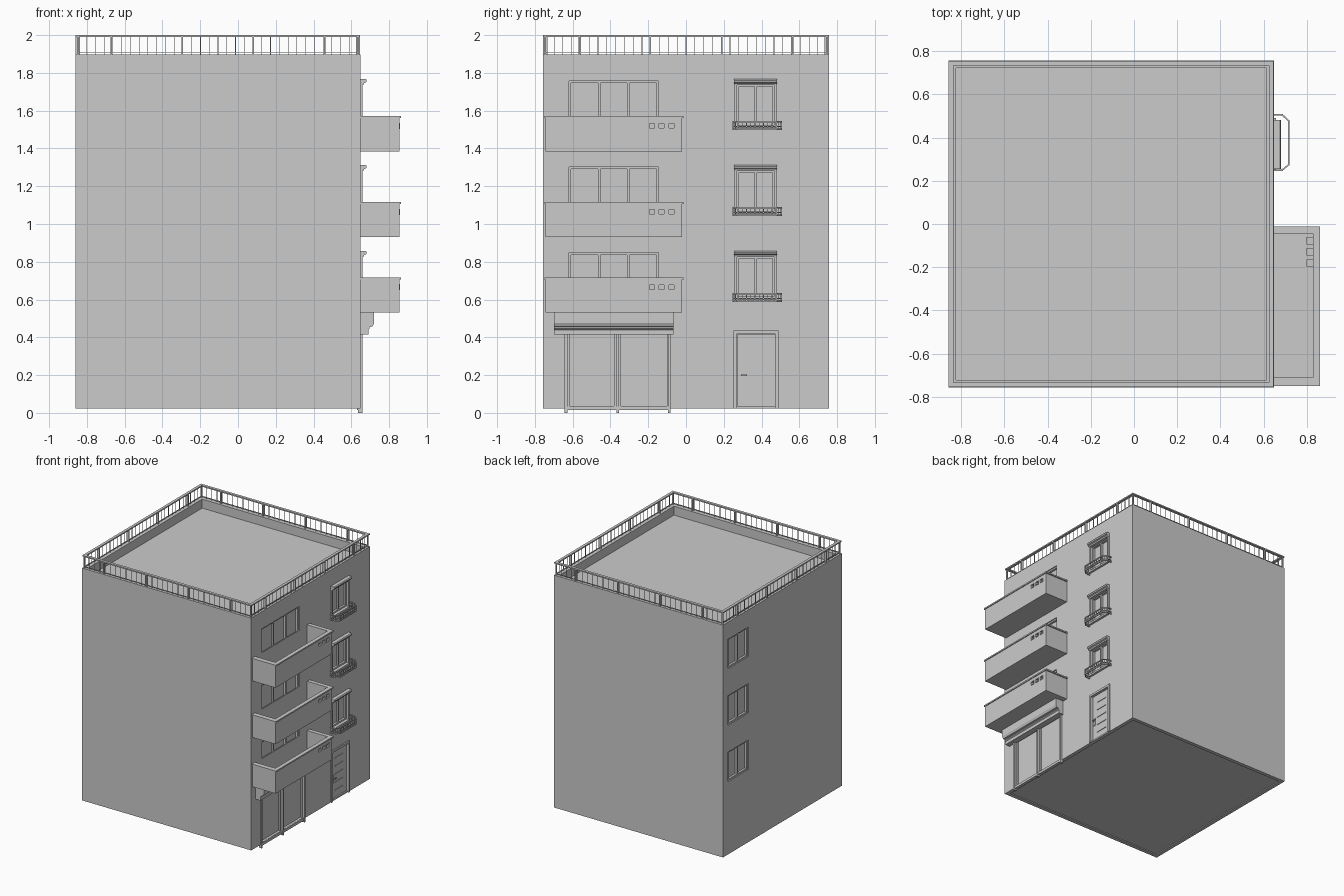
import bpy, bmesh
from mathutils import Vector

if "Cube" in bpy.data.objects:
    bpy.data.objects.remove(bpy.data.objects["Cube"])

X0, X1, Y = -0.86, 0.648, 0.757      # wall faces
BASE, TOP, ROOF = 0.024, 1.897, 1.825
FLOORS = [0, 0.455, 0.91]


def finish(name, bm):
    bmesh.ops.recalc_face_normals(bm, faces=bm.faces)
    me = bpy.data.meshes.new(name)
    bm.to_mesh(me)
    bm.free()
    ob = bpy.data.objects.new(name, me)
    bpy.context.collection.objects.link(ob)
    return ob


def add_box(bm, x0, x1, y0, y1, z0, z1):
    vs = bmesh.ops.create_cube(bm, size=1)["verts"]
    for v in vs:
        v.co = Vector(((x0 + x1) / 2 + v.co.x * (x1 - x0),
                       (y0 + y1) / 2 + v.co.y * (y1 - y0),
                       (z0 + z1) / 2 + v.co.z * (z1 - z0)))


def boxes(name, items):
    bm = bmesh.new()
    for b in items:
        add_box(bm, *b)
    return finish(name, bm)


def extrude_y(name, profile, y0, y1):
    """Extrude an (x, z) profile along y."""
    bm = bmesh.new()
    f = bm.faces.new([bm.verts.new((x, y0, z)) for x, z in profile])
    r = bmesh.ops.extrude_face_region(bm, geom=[f])
    bmesh.ops.translate(bm, vec=(0, y1 - y0, 0),
                        verts=[g for g in r["geom"] if isinstance(g, bmesh.types.BMVert)])
    return finish(name, bm)


def cut(ob, items):
    c = boxes(ob.name + "_cutter", items)
    m = ob.modifiers.new("cut", "BOOLEAN")
    m.operation, m.object, m.solver = "DIFFERENCE", c, "EXACT"
    c.hide_render = True
    c.display_type = "WIRE"
    # apply the cut, then drop the cutter
    dg = bpy.context.evaluated_depsgraph_get()
    me = bpy.data.meshes.new_from_object(ob.evaluated_get(dg))
    ob.modifiers.clear()
    ob.data = me
    bpy.data.objects.remove(c)


def window(name, wall_x, side, y0, y1, z0, z1, panes, depth=0.025, t=0.012):
    """Frame with mullions, sitting inside a recess of the wall."""
    a, b = sorted((wall_x - side * depth, wall_x - side * 0.008))
    items = [(a, b, y0, y1, z0, z0 + t), (a, b, y0, y1, z1 - t, z1)]
    for i in range(panes + 1):
        c = y0 + t / 2 + (y1 - y0 - t) * i / panes
        items.append((a, b, c - t / 2, c + t / 2, z0, z1))
    boxes(name, items)


# Main block with recessed roof, windows, door and shop front
walls = boxes("walls", [(X0, X1, -Y, Y, BASE, TOP)])
holes = [(X0 + 0.035, X1 - 0.035, -Y + 0.035, Y - 0.035, ROOF, 2.1),
         (X0 + 0.03, X1 - 0.03, -Y + 0.03, Y - 0.03, -0.1, BASE + 0.008),
         (X1 - 0.02, 0.8, 0.27, 0.472, BASE + 0.008 + 0.004, 0.42),
         (X1 - 0.02, 0.8, -0.63, -0.085, BASE + 0.008 + 0.004, 0.43)]
for dz in FLOORS:
    holes += [(X1 - 0.025, 0.8, -0.62, -0.145, 0.61 + dz, 0.848 + dz),
              (X1 - 0.025, 0.8, 0.268, 0.47, 0.615 + dz, 0.83 + dz),
              (-1, X0 + 0.025, 0.435, 0.69, 0.61 + dz, 0.848 + dz)]
cut(walls, holes)

for i, dz in enumerate(FLOORS):
    n = f"_{i + 1}"
    window("terrace_window" + n, X1, 1, -0.62, -0.145, 0.61 + dz, 0.848 + dz, 3)
    window("rear_window" + n, X0, -1, 0.435, 0.69, 0.61 + dz, 0.848 + dz, 2)
    window("small_window" + n, X1, 1, 0.268, 0.47, 0.615 + dz, 0.83 + dz, 2)

    # Small window surround and moulded lintel
    boxes("window_surround" + n, [(X1 - 0.02, 0.66, a, a + 0.013, 0.60 + dz, 0.83 + dz)
                                  for a in (0.257, 0.467)]
          + [(X1 - 0.02, 0.665, 0.257, 0.48, 0.60 + dz, 0.615 + dz)])
    extrude_y("window_lintel" + n, [(x, z + dz) for x, z in (
        (0.64, 0.825), (0.664, 0.825), (0.667, 0.835), (0.678, 0.84),
        (0.682, 0.85), (0.677, 0.857), (0.64, 0.857))], 0.255, 0.482)

    # Bowed balconette: two rails, bars and corner posts
    path = [Vector(p) for p in ((0.645, 0.25), (0.687, 0.25), (0.717, 0.275),
                                (0.717, 0.478), (0.687, 0.505), (0.645, 0.505))]
    bm = bmesh.new()
    for z, h, w in ((0.592, 0.009, 0.007), (0.606, 0.005, 0.004), (0.632, 0.008, 0.007)):
        for a, b in zip(path, path[1:]):
            d = (b - a).normalized()
            p = Vector((-d.y, d.x)) * w / 2
            a2, b2 = a - d * w / 4, b + d * w / 4
            lo = [bm.verts.new((q.x, q.y, z + dz - h / 2)) for q in (a2 - p, b2 - p, b2 + p, a2 + p)]
            hi = [bm.verts.new((v.co.x, v.co.y, z + dz + h / 2)) for v in lo]
            bm.faces.new(lo)
            bm.faces.new(hi)
            for k in range(4):
                bm.faces.new((lo[k], lo[k - 1], hi[k - 1], hi[k]))
    for a, b in zip(path, path[1:]):
        steps = max(2, round((b - a).length / 0.022))
        for k in range(steps + 1):
            q, w = a.lerp(b, k / steps), 0.0018
            if k in (0, steps):
                w = 0.004
            add_box(bm, q.x - w, q.x + w, q.y - w, q.y + w, 0.59 + dz, 0.634 + dz)
    finish("balconette" + n, bm)

# Terraces: hollow tub with a projecting rim and three vent openings
for i, z in enumerate((0.532, 0.93, 1.385)):
    n = f"_{i + 1}"
    tub = boxes("terrace" + n, [(0.64, 0.855, -0.743, -0.022, z, z + 0.18)])
    vents = [(a, a + 0.034) for a in (-0.198, -0.146, -0.094)]
    cut(tub, [(X1, 0.83, -0.71, -0.045, z + 0.03, z + 0.3)]
        + [(0.80, 0.9, a, b, z + 0.118, z + 0.15) for a, b in vents])
    zr = z + 0.175
    boxes("terrace_rim" + n, [(0.83, 0.862, -0.75, -0.012, zr, zr + 0.011),
                              (0.645, 0.83, -0.75, -0.71, zr, zr + 0.011),
                              (0.645, 0.83, -0.045, -0.012, zr, zr + 0.011)])
    frames = []
    for a, b in vents:
        c, d, x0, x1, t = z + 0.118, z + 0.15, 0.845, 0.858, 0.004
        frames += [(x0, x1, a, b, c, c + t), (x0, x1, a, b, d - t, d),
                   (x0, x1, a, a + t, c, d), (x0, x1, b - t, b, c, d)]
    boxes("vent_frames" + n, frames)

# Shop front: canopy, posts, sill
extrude_y("shop_canopy", [(0.64, 0.415), (0.69, 0.415), (0.69, 0.44), (0.697, 0.446),
                          (0.697, 0.454), (0.712, 0.457), (0.721, 0.475), (0.721, 0.533),
                          (0.64, 0.533)], -0.70, -0.065)
boxes("shop_posts", [(0.635, 0.66, c - 0.007, c + 0.007, 0.0, 0.42)
                     for c in (-0.635, -0.362, -0.088)])
boxes("shop_sill", [(0.63, 0.655, -0.635, -0.088, 0.014, 0.034)])
boxes("shop_frames", [(0.628, 0.642, a, a + 0.012, 0.034, 0.42)
                      for a in (-0.63, -0.38, -0.357, -0.1)])

# Entrance door: frame, leaf with slats, handle
boxes("door_frame", [(0.625, 0.658, 0.252, 0.27, BASE, 0.437),
                     (0.625, 0.658, 0.472, 0.49, BASE, 0.437),
                     (0.625, 0.658, 0.27, 0.472, 0.42, 0.437)])
boxes("door_leaf", [(0.625, 0.637, 0.272, 0.470, 0.03, 0.418)])
boxes("door_slats", [(0.636, 0.642, 0.325, 0.425, z, z + 0.007)
                     for z in (0.09, 0.155, 0.22, 0.285, 0.35)])
boxes("door_handle", [(0.636, 0.643, 0.284, 0.302, 0.16, 0.225),
                      (0.643, 0.657, 0.29, 0.296, 0.196, 0.202),
                      (0.652, 0.657, 0.29, 0.322, 0.196, 0.203)])

# Roof railing: handrail, bottom rail, balusters and main posts
a0, a1, b = X0 + 0.012, X1 - 0.012, Y - 0.012
rails = []
for z0, z1, w in ((1.99, 2.0, 0.011), (1.905, 1.909, 0.003)):
    for s in (-1, 1):
        rails.append((a0 - w, a1 + w, s * b - w, s * b + w, z0, z1))
    for x in (a0, a1):
        rails.append((x - w, x + w, -b + w, b - w, z0, z1))
boxes("roof_handrail", rails)

bars, w = [], 0.0016
N = 32
for k in range(N):
    t = k / N
    x, y = a0 + (a1 - a0) * t, -b + 2 * b * t
    for px, py in ((x, -b), (a1, y), (a0 + a1 - x, b), (a0, -y)):
        bars.append((px - w, px + w, py - w, py + w, 1.89, 1.992))
boxes("roof_balusters", bars)

posts, cx = [], (X0 + X1) / 2
for o in (-0.565, -0.188, 0.188, 0.565):
    for s in (-1, 1):
        posts.append((cx + o - 0.004, cx + o + 0.004, s * b - 0.011, s * b + 0.011, 1.89, 1.992))
        px = a0 if s < 0 else a1
        posts.append((px - 0.011, px + 0.011, o - 0.004, o + 0.004, 1.89, 1.992))
for px in (a0, a1):
    for py in (-b, b):
        posts.append((px - 0.005, px + 0.005, py - 0.005, py + 0.005, 1.89, 1.992))
boxes("roof_posts", posts)
